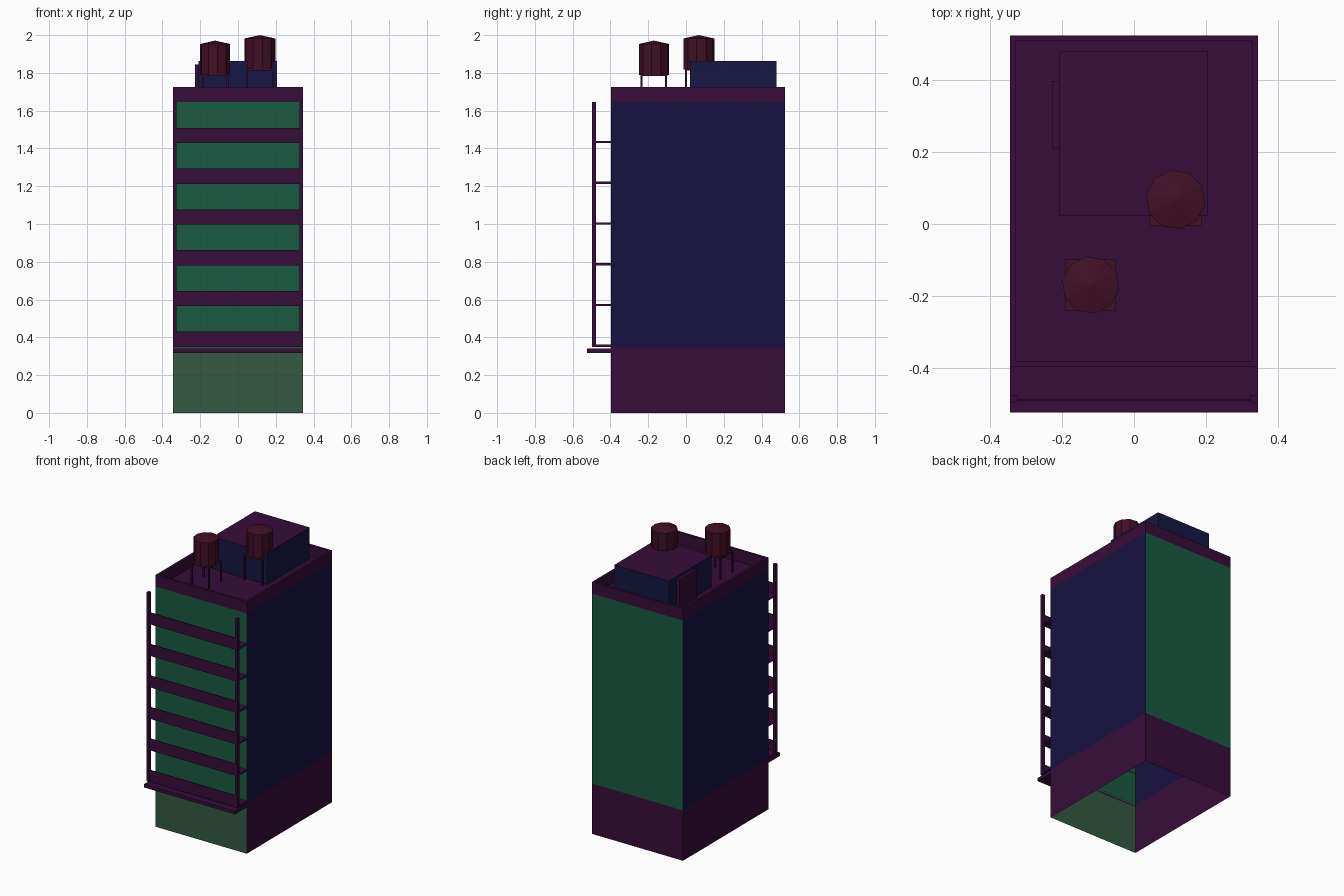
import bpy, bmesh
from math import pi
from mathutils import Matrix, Vector

if "Cube" in bpy.data.objects:
    bpy.data.objects.remove(bpy.data.objects["Cube"])


def material(name, rgb):
    m = bpy.data.materials.new(name)
    m.diffuse_color = (*rgb, 1)
    m.use_nodes = True
    m.node_tree.nodes["Principled BSDF"].inputs["Base Color"].default_value = m.diffuse_color
    return m


PURPLE = material("concrete", (0.038, 0.0043, 0.041))
GREEN = material("window_wall", (0.0095, 0.100, 0.052))
BLUE = material("side_wall", (0.0082, 0.0058, 0.052))
ROOM = material("roof_room_wall", (0.008, 0.0085, 0.056))
SHOP = material("shop_glass", (0.033, 0.100, 0.054))
RED = material("tank_red", (0.052, 0.005, 0.019))
HALF_X, FRONT, BACK = 0.345, -0.398, 0.525


def finish(name, bm, *mats):
    me = bpy.data.meshes.new(name)
    bm.to_mesh(me)
    bm.free()
    for m in mats:
        me.materials.append(m)
    ob = bpy.data.objects.new(name, me)
    bpy.context.collection.objects.link(ob)
    return ob


def box(name, xs, ys, zs, *mats):
    lo, hi = (Vector(p) for p in zip(xs, ys, zs))
    bm = bmesh.new()
    size = Matrix.Diagonal((*(hi - lo), 1))
    bmesh.ops.create_cube(bm, size=1, matrix=Matrix.Translation((lo + hi) / 2) @ size)
    if len(mats) > 1:  # second material goes on the top
        bm.normal_update()
        for f in bm.faces:
            f.material_index = int(f.normal.z > 0.5)
    return finish(name, bm, *mats)


# Building shell: stacked rectangular rings, open underneath, sunken roof
bm = bmesh.new()
rings = []
for z, inset in ((0, 0), (0.345, 0), (1.645, 0), (1.725, 0), (1.725, 0.016), (1.645, 0.016)):
    x, y0, y1 = HALF_X - inset, FRONT + inset, BACK - inset
    rings.append([bm.verts.new((px, py, z)) for px, py in
                  ((-x, y0), (x, y0), (x, y1), (-x, y1))])
# per level: material of front, right, back, left
levels = [(3, 0, 0, 0), (1, 2, 1, 2)] + [(0, 0, 0, 0)] * 3
for a, b, mats in zip(rings, rings[1:], levels):
    for i in range(4):
        j = (i + 1) % 4
        bm.faces.new((a[i], a[j], b[j], b[i])).material_index = mats[i]
bm.faces.new(rings[-1])
finish("building_shell", bm, PURPLE, GREEN, BLUE, SHOP)

# Entrance canopy and balcony posts
box("canopy", (-HALF_X, HALF_X), (-0.525, FRONT), (0.318, 0.34), PURPLE)
for s, side in ((-1, "left"), (1, "right")):
    box("balcony_post_" + side, sorted((s * 0.325, s * HALF_X)), (-0.497, -0.476),
        (0.35, 1.645), PURPLE)

# Balcony floors with front rails
for i in range(6):
    z = 0.35 + i * 0.2157
    box("balcony_floor", (-HALF_X, HALF_X), (-0.488, FRONT), (z, z + 0.011), PURPLE)
    box("balcony_rail", (-0.33, 0.33), (-0.493, -0.487), (z, z + 0.08), PURPLE)

# Rooftop stair room and its door
box("roof_room", (-0.208, 0.206), (0.022, 0.48), (1.645, 1.862), ROOM, PURPLE)
box("roof_door", (-0.228, -0.207), (0.21, 0.398), (1.645, 1.845), PURPLE)


# Water tanks: ten-sided drum with low cone lid, standing on a four-leg frame
def water_tank(cx, cy, r, z0, z1, top):
    bm = bmesh.new()
    place = Matrix.Translation((cx, cy, (z0 + z1) / 2)) @ Matrix.Rotation(pi / 20, 4, "Z")
    bmesh.ops.create_cone(bm, segments=10, radius1=r, radius2=r, depth=z1 - z0,
                          cap_ends=True, matrix=place)
    bm.normal_update()
    lid = [f for f in bm.faces if f.normal.z > 0.5]
    poke = bmesh.ops.poke(bm, faces=lid)
    poke["verts"][0].co.z = top
    finish("water_tank", bm, RED)
    h = r - 0.009
    box("tank_platform", (cx - h, cx + h), (cy - h, cy + h), (z0 - 0.006, z0 + 0.004), RED)
    for sx in (-1, 1):
        for sy in (-1, 1):
            x, y, t = cx + sx * (h - 0.006), cy + sy * (h - 0.006), 0.005
            box("tank_leg", (x - t, x + t), (y - t, y + t), (1.645, z0), PURPLE)


water_tank(-0.121, -0.17, 0.08, 1.79, 1.953, 1.971)
water_tank(0.116, 0.068, 0.083, 1.818, 1.982, 2.0)
